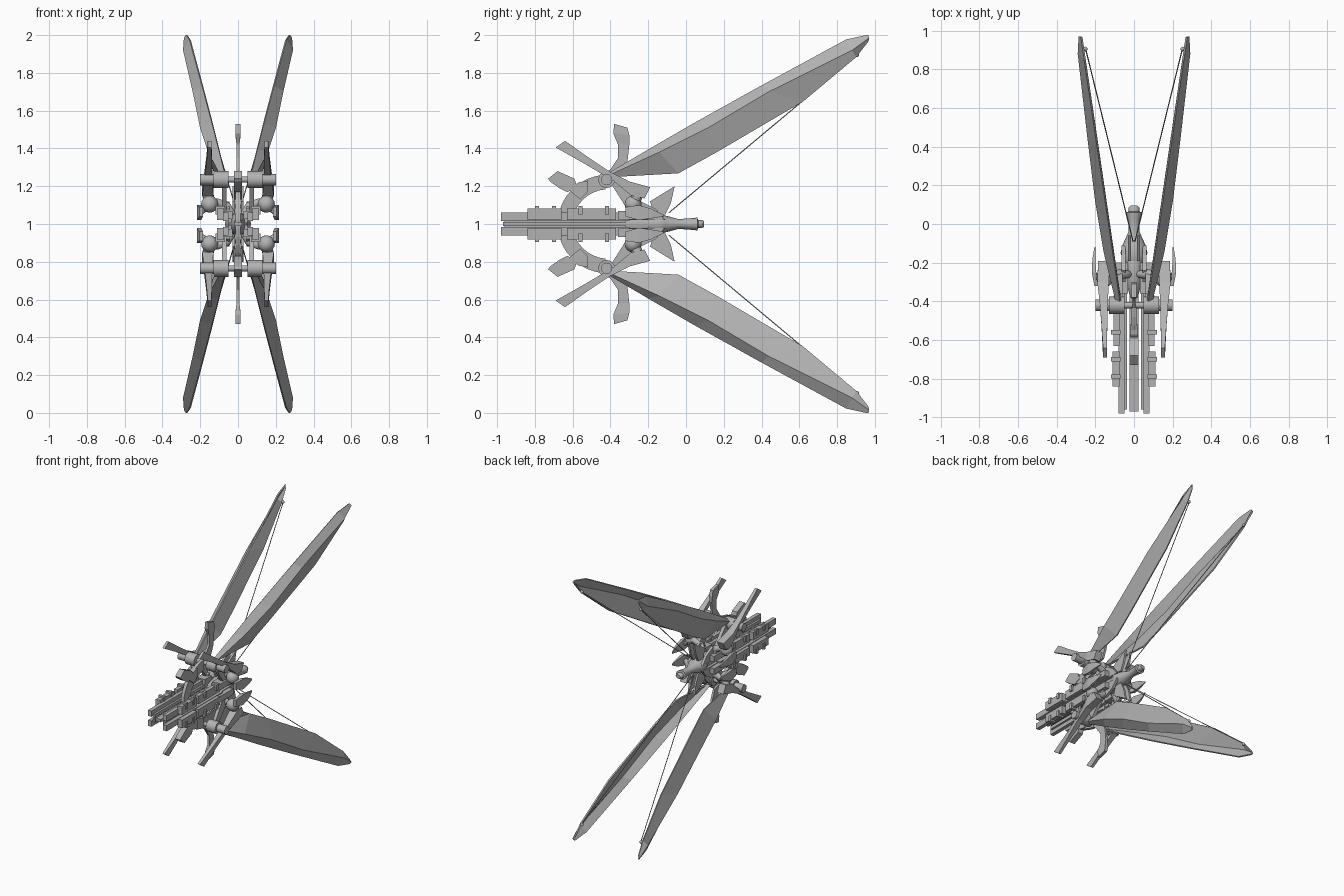
import bpy, bmesh, math
from mathutils import Vector, Matrix

cube = bpy.data.objects.get("Cube")
if cube:
    bpy.data.objects.remove(cube)

grey = bpy.data.materials.new("hull grey")
grey.use_nodes = True
grey.diffuse_color = (0.45, 0.45, 0.45, 1)
grey.node_tree.nodes["Principled BSDF"].inputs["Base Color"].default_value = (0.45, 0.45, 0.45, 1)


def finish(name, bm, axes="XZ", smooth=False, skin=0):
    """Mesh to object; everything mirrors about the centre at height 1."""
    bmesh.ops.recalc_face_normals(bm, faces=bm.faces)
    me = bpy.data.meshes.new(name)
    bm.to_mesh(me)
    bm.free()
    me.materials.append(grey)
    ob = bpy.data.objects.new(name, me)
    ob.location.z = 1
    bpy.context.collection.objects.link(ob)
    if skin:
        mod = ob.modifiers.new("thickness", "SOLIDIFY")
        mod.thickness = skin
        mod.offset = 0
    if axes:
        mod = ob.modifiers.new("mirror", "MIRROR")
        mod.use_axis = [a in axes for a in "XYZ"]
        mod.use_mirror_merge = False
    if smooth:
        bpy.ops.object.select_all(action="DESELECT")
        ob.select_set(True)
        bpy.context.view_layer.objects.active = ob
        bpy.ops.object.shade_smooth_by_angle(angle=math.radians(40))
    return ob


def loft(name, rings, axes="XZ", closed=True, smooth=False, skin=0):
    """Join equal-length rings of points with quads."""
    bm = bmesh.new()
    vs = [[bm.verts.new(p) for p in r] for r in rings]
    n = len(vs[0])
    for a, b in zip(vs, vs[1:]):
        for i in range(n if closed else n - 1):
            j = (i + 1) % n
            bm.faces.new((a[i], a[j], b[j], b[i]))
    if closed:
        bm.faces.new(vs[0])
        bm.faces.new(vs[-1])
    return finish(name, bm, axes, smooth, skin)


def plate(name, outline, x0, x1, axes="XZ"):
    """Side outline (y, z) extruded across x."""
    return loft(name, [[(x, y, z) for y, z in outline] for x in (x0, x1)], axes)


def box(name, x, y, z, axes="XZ"):
    return plate(name, [(y[0], z[0]), (y[1], z[0]), (y[1], z[1]), (y[0], z[1])], *x, axes)


def tube(name, path, radii, sides=10, axes="XZ"):
    """Round tube along a path, one radius per point."""
    pts = [Vector(p) for p in path]
    rings = []
    for i, p in enumerate(pts):
        d = pts[min(i + 1, len(pts) - 1)] - pts[max(i - 1, 0)]
        q = d.to_track_quat("Z", "Y")
        rings.append([p + q @ Vector((math.cos(t) * radii[i], math.sin(t) * radii[i], 0))
                      for t in (math.tau * k / sides for k in range(sides))])
    return loft(name, rings, axes, smooth=True)


def body(name, stations, axes="", sides=12):
    """Elliptical hull along y from (y, half width, half height)."""
    rings = [[(w * math.cos(t), y, h * math.sin(t)) for t in
              (math.tau * k / sides for k in range(sides))] for y, w, h in stations]
    return loft(name, rings, axes, smooth=True)


def ball(name, centre, r, axes="XZ"):
    bm = bmesh.new()
    bmesh.ops.create_uvsphere(bm, u_segments=12, v_segments=8, radius=r,
                              matrix=Matrix.Translation(centre))
    return finish(name, bm, axes, smooth=True)


# Sails: upper edge, outward ridge and lower edge
def inner(y):
    return 0.07 + (y + 0.4) * 0.147


sail = []
for (uy, uz), (ry, rz), (ly, lz), bulge in (
        ((-0.42, 0.26), (-0.41, 0.255), (-0.40, 0.25), 0.02),
        ((-0.20, 0.39), (-0.14, 0.38), (-0.04, 0.27), 0.045),
        ((0.05, 0.535), (0.12, 0.51), (0.16, 0.38), 0.05),
        ((0.40, 0.73), (0.44, 0.70), (0.62, 0.65), 0.042),
        ((0.85, 0.975), (0.88, 0.92), (0.90, 0.885), 0.028),
        ((0.965, 1.0), (0.97, 0.985), (0.965, 0.97), 0.01)):
    sail.append([(inner(uy), uy, uz), (inner(ry) + bulge, ry, rz), (inner(ly), ly, lz)])
loft("sail", sail, closed=False, skin=0.01)

# Rigging cables and their eyes
tube("rigging_cable", [(0.005, -0.09, 0.06), (0.25, 0.905, 0.892)], [0.003, 0.003], 6)
ball("cable_eye", (0.252, 0.905, 0.895), 0.012)

# Tail body and knob
body("tail_body", [(-0.2, 0.05, 0.045), (-0.15, 0.07, 0.06), (-0.11, 0.06, 0.045),
                   (-0.04, 0.028, 0.026), (0.02, 0.03, 0.03), (0.06, 0.043, 0.034),
                   (0.065, 0.026, 0.016)])
body("tail_knob", [(0.06, 0.02, 0.016), (0.065, 0.028, 0.022), (0.085, 0.028, 0.022),
                   (0.095, 0.018, 0.015)])
body("centre_hull", [(-0.38, 0.02, 0.03), (-0.32, 0.035, 0.05), (-0.25, 0.05, 0.06),
                     (-0.19, 0.045, 0.05)])
box("hull_crossbar", (0.03, 0.1), (-0.36, -0.2), (0.025, 0.07))
plate("tail_fin", [(-0.19, 0.12), (-0.06, 0.2), (-0.08, 0.11), (-0.11, 0.05),
                   (-0.17, 0.05)], 0.015, 0.03)

# Forward rails, barrels and side pods
box("centre_rail", (-0.022, 0.022), (-0.97, -0.2), (-0.01, 0.01), "")
box("barrel", (0.05, 0.08), (-0.98, -0.3), (0.016, 0.06))
box("barrel_web", (0.035, 0.05), (-0.96, -0.32), (0.005, 0.03))
box("front_pod", (0.075, 0.112), (-0.84, -0.66), (0.02, 0.082))
box("rear_pod", (0.075, 0.105), (-0.63, -0.37), (0.02, 0.082))
for y in (-0.80, -0.71, -0.57, -0.43):
    box("pod_clamp", (0.07, 0.118), (y, y + 0.022), (0.05, 0.095))

# Crescent ring in the centre plane, with its fins
arc = [math.radians(a) for a in range(95, 270, 10)]
loft("crescent", [[(x, -0.41 + r * math.cos(t), r * 0.97 * math.sin(t))
                   for x, r in ((-0.012, 0.27), (0.012, 0.27), (0.012, 0.19), (-0.012, 0.19))]
                  for t in arc], "")
plate("crescent_fin", [(-0.73, 0.24), (-0.68, 0.28), (-0.59, 0.24), (-0.575, 0.19),
                       (-0.63, 0.17), (-0.67, 0.19), (-0.72, 0.225)], -0.022, 0.022, "Z")
plate("crescent_lug", [(-0.62, 0.18), (-0.57, 0.22), (-0.52, 0.23), (-0.52, 0.17),
                       (-0.56, 0.13)], -0.02, 0.02, "Z")
blade = [(-0.47, -0.37, 0.23, 0.25, 0.008), (-0.40, -0.34, 0.29, 0.26, 0.008),
         (-0.36, -0.31, 0.35, 0.33, 0.008), (-0.36, -0.30, 0.42, 0.42, 0.008),
         (-0.385, -0.30, 0.48, 0.47, 0.014), (-0.38, -0.31, 0.53, 0.51, 0.012)]
loft("centre_blade", [[(-w, a, za), (w, a, za), (w, b, zb), (-w, b, zb)]
                      for a, b, za, zb, w in blade], "Z")

# Swept struts: y and z of both edges, then inner and outer x
strut = [(-0.19, 0.195, -0.22, 0.135, 0.13, 0.185), (-0.30, 0.225, -0.29, 0.15, 0.13, 0.19),
         (-0.40, 0.275, -0.38, 0.225, 0.135, 0.178), (-0.52, 0.355, -0.53, 0.315, 0.138, 0.168),
         (-0.64, 0.44, -0.69, 0.405, 0.14, 0.16)]
loft("swept_strut", [[(a, y0, z0), (b, y0, z0), (b, y1, z1), (a, y1, z1)]
                     for y0, z0, y1, z1, a, b in strut])

# Cross shafts joining sails and struts
tube("shaft_drum", [(0.05, -0.42, 0.235), (0.13, -0.42, 0.235)], [0.045, 0.045], 12)
tube("shaft_cap", [(0.13, -0.42, 0.235), (0.2, -0.42, 0.235)], [0.03, 0.03], 12)
tube("cross_shaft", [(0, -0.42, 0.235), (0.06, -0.42, 0.235)], [0.016, 0.016])

# Curved arms, ball joints and outer guards
tube("curved_arm", [(0.03, -0.26, 0.05), (0.06, -0.26, 0.095), (0.11, -0.26, 0.115),
                    (0.16, -0.27, 0.1), (0.2, -0.27, 0.06)], [0.02, 0.025, 0.022, 0.025, 0.015])
ball("arm_joint", (0.15, -0.28, 0.105), 0.045)
tube("joint_link", [(0.15, -0.28, 0.1), (0.16, -0.25, 0.17)], [0.03, 0.03])
guard = [(-0.32, 0.185, 0.205, 0.04, 0.09), (-0.25, 0.195, 0.218, 0.02, 0.1),
         (-0.18, 0.2, 0.215, 0.03, 0.08), (-0.12, 0.2, 0.205, 0.04, 0.05)]
loft("outer_guard", [[(a, y, c), (b, y, c), (b, y, d), (a, y, d)] for y, a, b, c, d in guard])
plate("inner_brace", [(-0.42, 0.25), (-0.36, 0.24), (-0.24, 0.1), (-0.24, 0.04),
                      (-0.3, 0.06)], 0.06, 0.085)
plate("hull_cheek", [(-0.3, 0.02), (-0.3, 0.08), (-0.24, 0.12), (-0.16, 0.08),
                     (-0.11, 0.02)], 0.045, 0.065)
